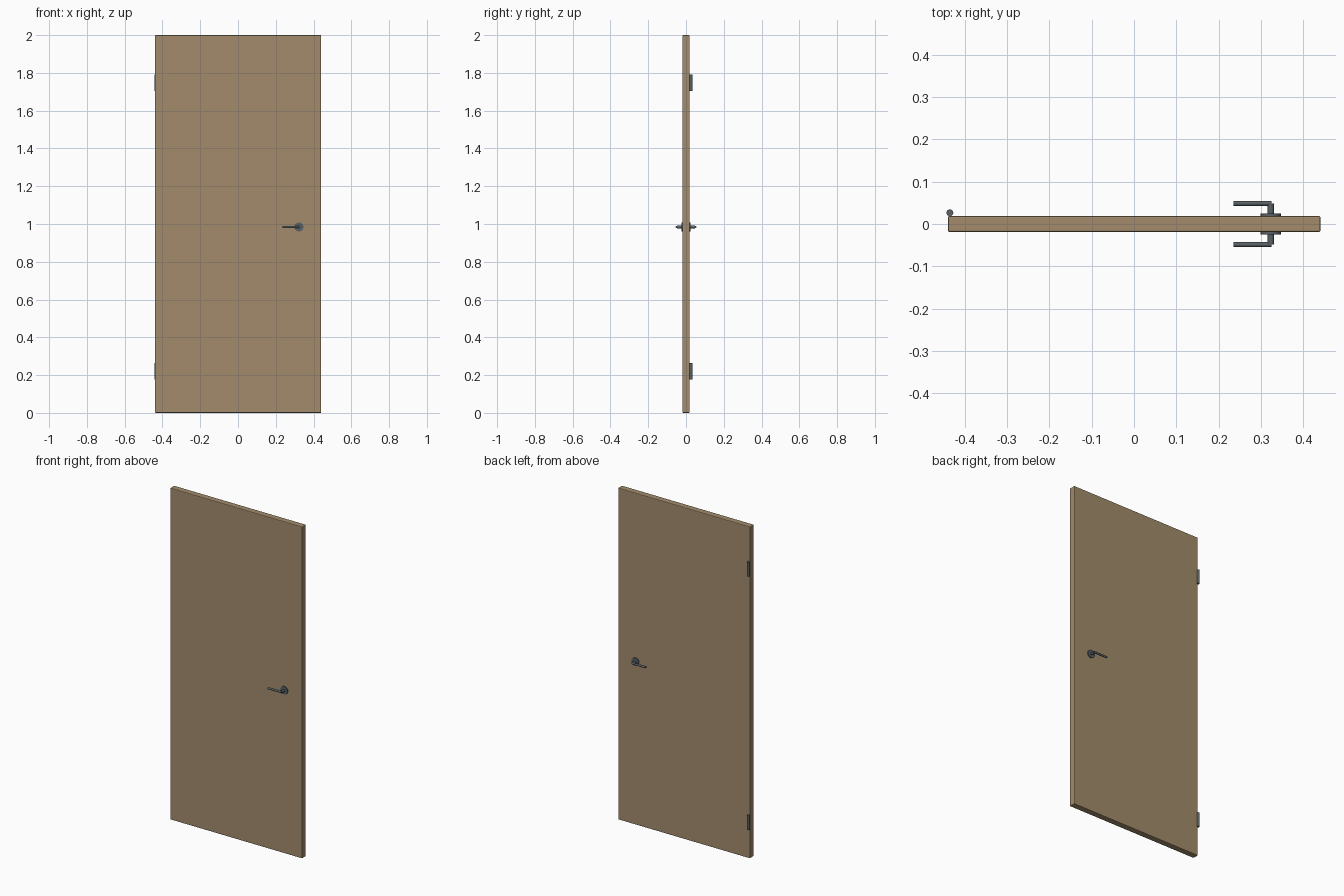
import bpy
from math import radians

if "Cube" in bpy.data.objects:
    bpy.data.objects.remove(bpy.data.objects["Cube"])


def material(name, color):
    m = bpy.data.materials.new(name)
    m.diffuse_color = (*color, 1)
    m.use_nodes = True
    m.node_tree.nodes["Principled BSDF"].inputs["Base Color"].default_value = m.diffuse_color
    return m


wood = material("wood", (0.36, 0.26, 0.15))
metal = material("dark_metal", (0.10, 0.12, 0.13))

ROT = {"x": (0, radians(90), 0), "y": (radians(90), 0, 0), "z": (0, 0, 0)}


def cylinder(name, center, radius, length, axis, sides=24, bevel=0.0):
    bpy.ops.mesh.primitive_cylinder_add(vertices=sides, radius=radius, depth=length,
                                        location=center, rotation=ROT[axis])
    ob = bpy.context.object
    ob.name = name
    ob.data.materials.append(metal)
    if bevel:
        mod = ob.modifiers.new("bevel", "BEVEL")
        mod.width = bevel
        mod.segments = 2
        mod.limit_method = "ANGLE"
    bpy.ops.object.shade_smooth_by_angle(angle=radians(35))
    return ob


# door leaf with softened edges
bpy.ops.mesh.primitive_cube_add(size=1, location=(0.0005, 0, 1))
leaf = bpy.context.object
leaf.name = "door_leaf"
leaf.scale = (0.88, 0.038, 2)
bpy.ops.object.transform_apply(location=False, rotation=False, scale=True)
leaf.data.materials.append(wood)
bev = leaf.modifiers.new("bevel", "BEVEL")
bev.width = 0.004
bev.segments = 2

# lever handle on both faces
HX, HZ = 0.323, 0.984
for side, s in (("front", -1), ("back", 1)):
    cylinder(f"{side}_rosette", (HX, s * 0.021, HZ), 0.024, 0.008, "y", 32)
    cylinder(f"{side}_handle_neck", (HX, s * 0.034, HZ), 0.0075, 0.029, "y")
    cylinder(f"{side}_lever", (0.2795, s * 0.0485, HZ), 0.006, 0.089, "x")

# hinge knuckles on the back left edge
for name, z in (("lower_hinge", 0.22), ("upper_hinge", 1.748)):
    cylinder(name, (-0.4345, 0.0265, z), 0.008, 0.086, "z")
